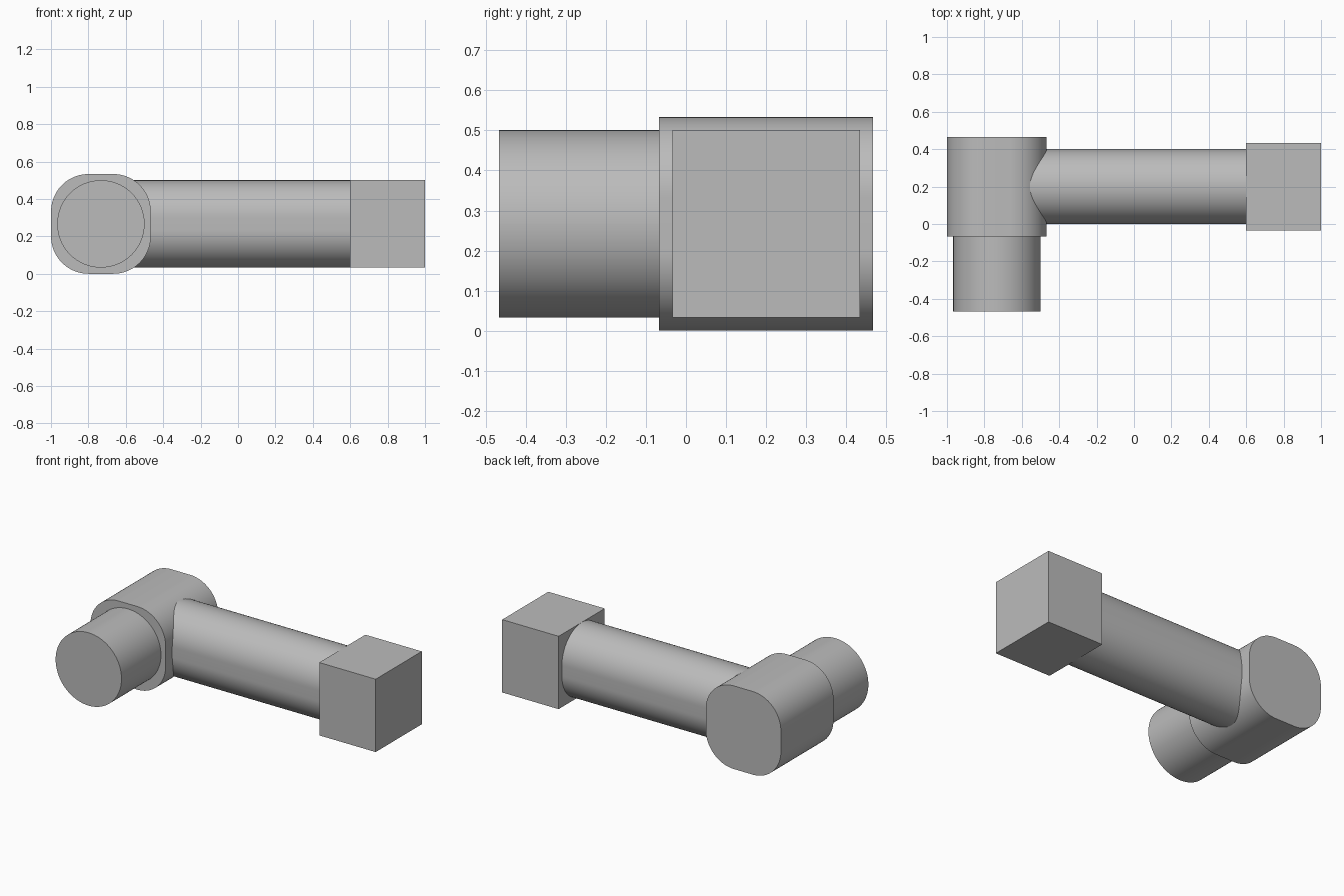
import bpy
import bmesh
import math
from mathutils import Matrix, Vector

default = bpy.data.objects.get("Cube")
if default:
    bpy.data.objects.remove(default, do_unlink=True)

grey = bpy.data.materials.new("plain grey")
grey.use_nodes = True
colour = (0.5, 0.5, 0.5, 1)
grey.diffuse_color = colour
grey.node_tree.nodes["Principled BSDF"].inputs["Base Color"].default_value = colour


def rounded_bar(name, axis, start, length, width, height, radius, steps=24):
    """Extrude a rounded rectangle along x or y; start is the centre of its first end."""
    bm = bmesh.new()
    corners = ((1, 1), (-1, 1), (-1, -1), (1, -1))
    points = []
    for i, (sx, sz) in enumerate(corners):
        for k in range(steps + 1 if radius else 1):
            a = math.pi / 2 * (i + k / steps)
            points.append((sx * (width / 2 - radius) + radius * math.cos(a),
                           sz * (height / 2 - radius) + radius * math.sin(a)))
    if axis == "x":
        place, push = (lambda u, v: Vector((0, u, v))), Vector((length, 0, 0))
    else:
        place, push = (lambda u, v: Vector((u, 0, v))), Vector((0, length, 0))
    base = bm.faces.new([bm.verts.new(place(u, v)) for u, v in points])
    top = bmesh.ops.extrude_face_region(bm, geom=[base], use_keep_orig=True)["geom"]
    bmesh.ops.translate(bm, vec=push,
                        verts=[g for g in top if isinstance(g, bmesh.types.BMVert)])
    bmesh.ops.remove_doubles(bm, verts=bm.verts, dist=0.0001)
    bmesh.ops.recalc_face_normals(bm, faces=bm.faces)
    bm.transform(Matrix.Translation(start))
    mesh = bpy.data.meshes.new(name)
    bm.to_mesh(mesh)
    bm.free()
    mesh.materials.append(grey)
    obj = bpy.data.objects.new(name, mesh)
    bpy.context.collection.objects.link(obj)
    bpy.ops.object.select_all(action="DESELECT")
    obj.select_set(True)
    bpy.context.view_layer.objects.active = obj
    bpy.ops.object.shade_smooth_by_angle(angle=math.radians(30))
    return obj


mid = 0.267          # height of the shared centre line
hub_x = -0.733

# Rounded block that joins the two arms
rounded_bar("corner_hub", "y", (hub_x, -0.067, mid), 0.533, 0.533, 0.533, 0.2)
# Short round stub facing the front
rounded_bar("front_stub", "y", (hub_x, -0.467, mid), 0.4, 0.467, 0.467, 0.2333)
# Long arm with rounded top and bottom
rounded_bar("long_arm", "x", (-0.6, 0.2, mid), 1.2, 0.4, 0.467, 0.2)
# Square block at the end of the arm
rounded_bar("end_block", "x", (0.6, 0.2, mid), 0.4, 0.467, 0.467, 0)
